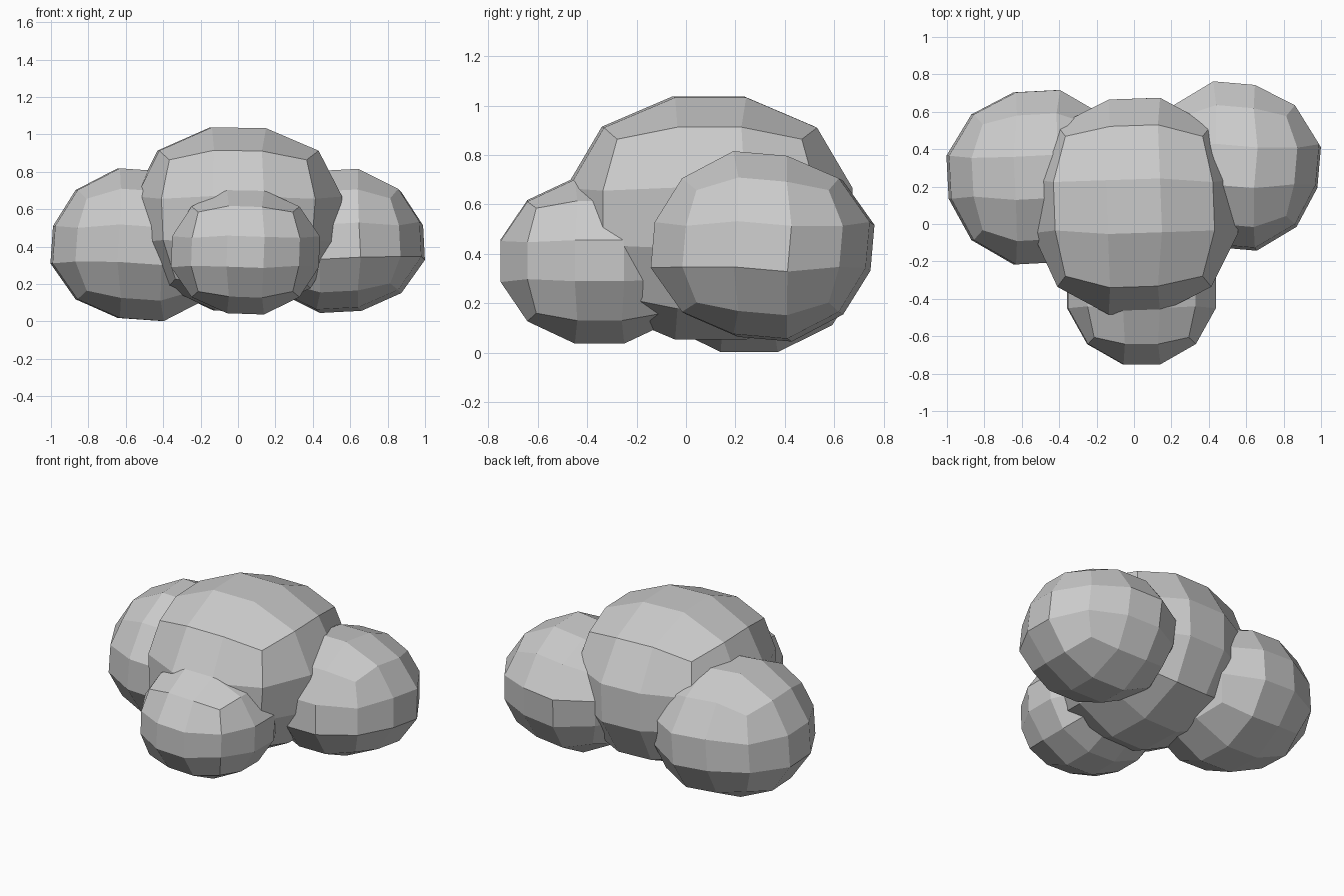
import bpy, bmesh
from math import radians
from mathutils import Vector

old = bpy.data.objects.get("Cube")
if old:
    bpy.data.objects.remove(old, do_unlink=True)

grey = bpy.data.materials.new("cloud_grey")
grey.use_nodes = True
colour = (0.6, 0.6, 0.6, 1)
grey.diffuse_color = colour
grey.node_tree.nodes["Principled BSDF"].inputs["Base Color"].default_value = colour


def puff(name, centre, radii, tilt=(0, 0, 0), widen=0, edge=0.73, corner=0.615):
    """Faceted puff: a cube with a three by three grid per side, rounded out."""
    bm = bmesh.new()
    bmesh.ops.create_cube(bm, size=2)
    bmesh.ops.subdivide_edges(bm, edges=bm.edges[:], cuts=2, use_grid_fill=True)
    turn = Vector([radians(a) for a in tilt])
    for v in bm.verts:
        # Corners, edge points and face points each have their own reach
        is_outer = [abs(c) > 0.9 for c in v.co]
        reach, inset = {1: (1.0, 0.25), 2: (edge, 0.225), 3: (corner, 0)}[sum(is_outer)]
        p = Vector([(reach if o else inset) * (1 if c > 0 else -1) * r
                    for c, o, r in zip(v.co, is_outer, radii)])
        # Each side leans about its own middle; the top may be wider than the base
        inner = Vector([0 if o else c for c, o in zip(p, is_outer)])
        p += turn.cross(inner)
        p.x *= 1 + widen * p.z / radii[2]
        v.co = p + Vector(centre)
    bmesh.ops.recalc_face_normals(bm, faces=bm.faces[:])
    mesh = bpy.data.meshes.new(name)
    bm.to_mesh(mesh)
    bm.free()
    mesh.materials.append(grey)
    obj = bpy.data.objects.new(name, mesh)
    bpy.context.collection.objects.link(obj)


# Large middle puff, then the three smaller ones around it
puff("main_puff", (0, 0.095, 0.545), (0.54, 0.575, 0.49), tilt=(0, 1, 2),
     widen=0.07, edge=0.75, corner=0.65)
puff("left_puff", (0.54, 0.31, 0.43), (0.445, 0.435, 0.37), tilt=(-5, -3, -5))
puff("right_puff", (-0.52, 0.25, 0.41), (0.47, 0.46, 0.4), tilt=(0, 4, 3))
puff("front_puff", (0.04, -0.35, 0.372), (0.395, 0.4, 0.332), tilt=(0, 2, 0), corner=0.64)
